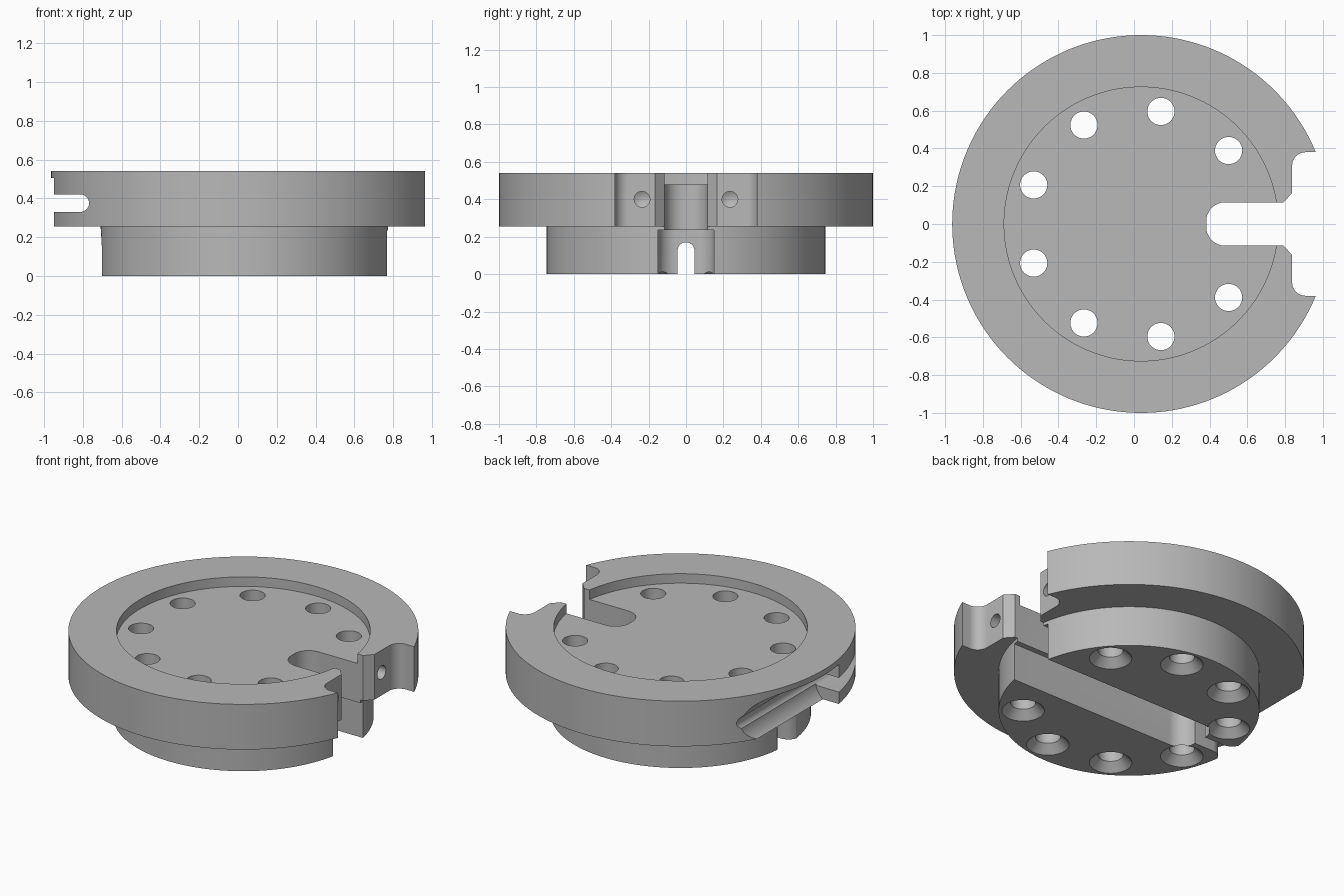
import bpy, bmesh
from math import radians, sin, cos, sqrt, pi
from mathutils import Matrix

if "Cube" in bpy.data.objects:
    bpy.data.objects.remove(bpy.data.objects["Cube"])

SHIFT = 0.0375  # disc axis sits off-centre because the notch removes the +x rim

grey = bpy.data.materials.new("machined_grey")
grey.use_nodes = True
grey.diffuse_color = (0.48, 0.48, 0.48, 1)
grey.node_tree.nodes["Principled BSDF"].inputs["Base Color"].default_value = (0.48, 0.48, 0.48, 1)


def finish(name, bm):
    bmesh.ops.recalc_face_normals(bm, faces=bm.faces)
    mesh = bpy.data.meshes.new(name)
    bm.to_mesh(mesh)
    bm.free()
    mesh.materials.append(grey)
    obj = bpy.data.objects.new(name, mesh)
    bpy.context.collection.objects.link(obj)
    return obj


def loft(name, rings):
    """Closed solid through matching rings of 3D points."""
    bm = bmesh.new()
    rows = [[bm.verts.new(p) for p in ring] for ring in rings]
    n = len(rows[0])
    for a, b in zip(rows, rows[1:]):
        for i in range(n):
            j = (i + 1) % n
            bm.faces.new((a[i], a[j], b[j], b[i]))
    bm.faces.new(rows[0])
    bm.faces.new(rows[-1])
    return finish(name, bm)


def lathe(name, profile, steps, matrix=Matrix()):
    """Solid of revolution about z from (radius, height) points."""
    bm = bmesh.new()
    verts = [bm.verts.new((r, 0, z)) for r, z in profile]
    edges = [bm.edges.new(pair) for pair in zip(verts, verts[1:])]
    bmesh.ops.spin(bm, geom=verts + edges, cent=(0, 0, 0), axis=(0, 0, 1),
                   angle=2 * pi, steps=steps)
    bmesh.ops.remove_doubles(bm, verts=bm.verts, dist=0.0001)
    bmesh.ops.transform(bm, matrix=matrix, verts=bm.verts)
    return finish(name, bm)


def arc(cx, cy, r, start, end, n=12):
    angles = [radians(start + (end - start) * i / n) for i in range(n + 1)]
    return [(cx + r * cos(a), cy + r * sin(a)) for a in angles]


def mirrored(half):
    return half + [(x, -y) for x, y in reversed(half)]


def plan_cut(name, half, low, high):
    pts = mirrored(half)
    return loft(name, [[(x, y, z) for x, y in pts] for z in (low, high)])


def side_slot(name, cx, cz, r, y0, y1):
    """Round-ended slot running along y and open towards -x."""
    pts = [(-1.2, cz - r)] + arc(cx, cz, r, -90, 90, 24) + [(-1.2, cz + r)]
    return loft(name, [[(x, y, z) for x, z in pts] for y in (y0, y1)])


# Stepped disc with a shallow recess on top
body = lathe("flanged_disc", [(0, 0), (0.745, 0), (0.745, 0.255), (1, 0.255), (1, 0.54),
                              (0.725, 0.54), (0.725, 0.48), (0, 0.48)], 144)
cutters = []

# Keyhole notch through the rim on +x
cutters.append(plan_cut("rim_notch_cutter",
                        arc(0.445, 0.015, 0.1, 180, 90) + [(0.755, 0.115), (0.8, 0.165)]
                        + arc(0.87, 0.31, 0.07, 180, 90) + [(1.1, 0.38)], 0.2, 0.7))

# Wide channel in the underside
cutters.append(plan_cut("under_channel_cutter",
                        arc(-0.43, 0.05, 0.1, 180, 90) + [(1.1, 0.15)], -0.1, 0.235))

# Narrow arched passage to -x, flaring at its mouth
rings = []
flare = 0.08
for x in [-0.4] + [-0.665 - flare * sin(radians(a)) for a in range(0, 91, 10)] + [-0.8]:
    d = min(max(-0.665 - x, 0), flare)
    h = 0.045 + flare - sqrt(flare ** 2 - d ** 2)
    outline = [(h, -0.1)] + arc(0, 0.125, h, 0, 180, 20) + [(-h, -0.1)]
    rings.append([(x, y, z) for y, z in outline])
cutters.append(loft("arched_passage_cutter", rings))

# Slim slot along the -x rim, opening into a larger round pocket
cutters.append(side_slot("slim_slot_cutter", -0.85, 0.375, 0.045, -1.1, 1.1))
cutters.append(side_slot("round_pocket_cutter", -0.96, 0.365, 0.14, -0.17, 1.15))

# Ring of through holes, countersunk from below
for k in range(1, 9):
    a = radians(40 * k)
    cutters.append(lathe("bolt_hole_cutter",
                         [(0, -0.04), (0.162, -0.04), (0.072, 0.05), (0.072, 0.7), (0, 0.7)], 40,
                         Matrix.Translation((0.605 * cos(a), 0.605 * sin(a), 0))))

# Blind drilled holes in the notch face
for side in (-1, 1):
    place = Matrix.Translation((0.8, side * 0.235, 0.4)) @ Matrix.Rotation(radians(-90), 4, "Y")
    cutters.append(lathe("drilled_hole_cutter",
                         [(0, -0.05), (0.042, -0.05), (0.042, 0.12), (0, 0.145)], 32, place))

# Cut everything out of the disc
bpy.context.view_layer.objects.active = body
for cutter in cutters:
    cutter.hide_render = True
    mod = body.modifiers.new("cut", "BOOLEAN")
    mod.operation = "DIFFERENCE"
    mod.solver = "EXACT"
    mod.object = cutter
    bpy.ops.object.modifier_apply(modifier=mod.name)
    bpy.data.objects.remove(cutter)

body.data.transform(Matrix.Translation((SHIFT, 0, 0)))
bpy.ops.object.select_all(action="DESELECT")
body.select_set(True)
bpy.ops.object.shade_smooth_by_angle(angle=radians(25))
